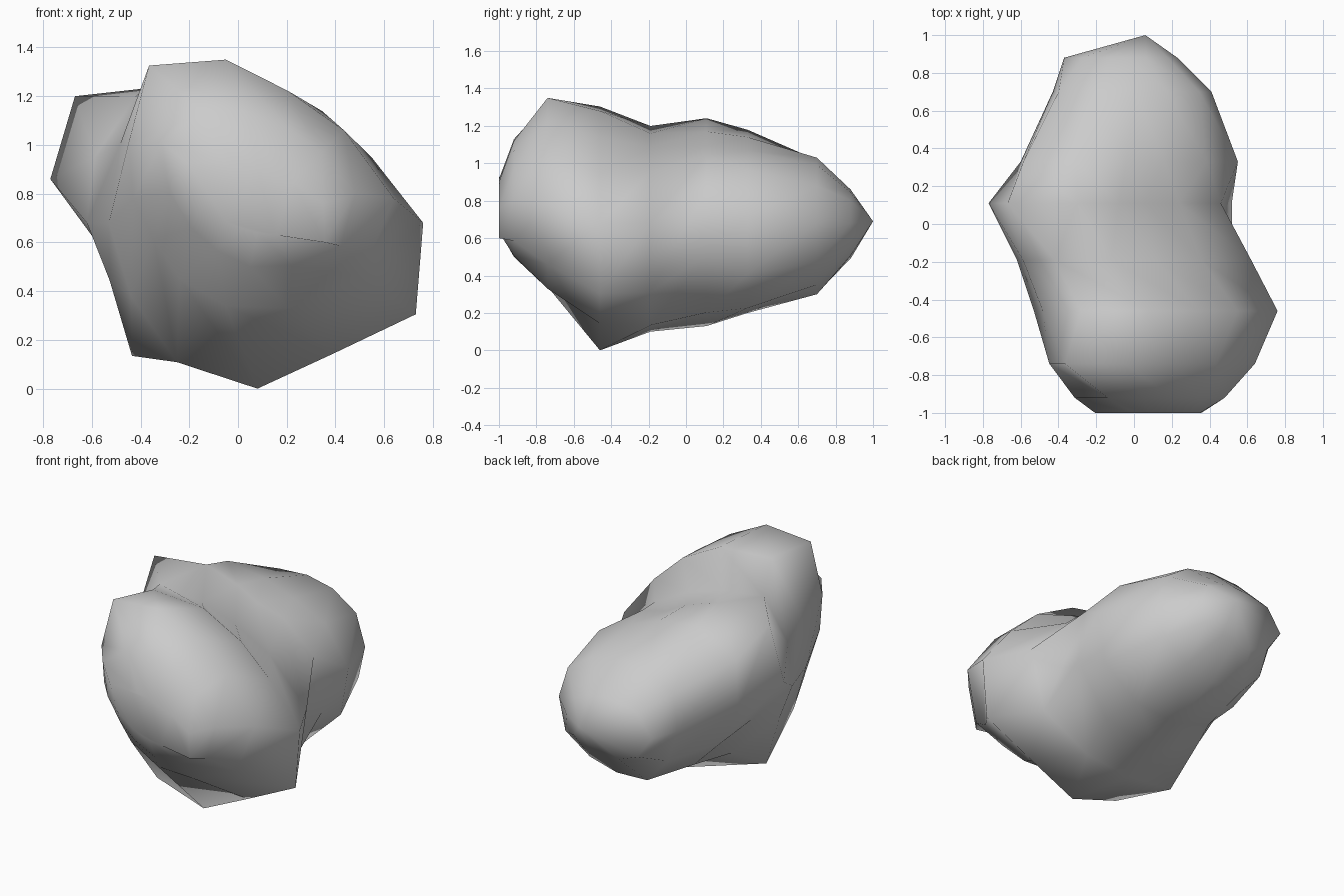
import bpy, bmesh
from math import cos, sin, tau

# Cross-sections from front to back: y, centre x, centre z, radii every 30 degrees
SECTIONS = [
    (-1.00, .08, .76, .27, .17, .14, .14, .18, .33, .23, .15, .12, .12, .15, .32),
    (-0.92, .05, .80, .43, .34, .31, .32, .38, .42, .33, .28, .27, .30, .34, .43),
    (-0.74, -.05, .78, .69, .56, .51, .57, .63, .46, .38, .34, .38, .44, .52, .64),
    (-0.46, .08, .68, .68, .54, .53, .60, .72, .65, .61, .60, .66, .68, .62, .75),
    (-0.19, -.12, .68, .74, .55, .47, .48, .60, .54, .50, .47, .63, .58, .63, .74),
    (0.11, -.08, .86, .54, .37, .27, .31, .44, .68, .69, .56, .64, .73, .76, .69),
    (0.33, -.04, .72, .59, .49, .40, .42, .53, .63, .56, .50, .50, .52, .57, .62),
    (0.70, .00, .68, .41, .40, .36, .35, .39, .46, .43, .42, .43, .38, .38, .42),
    (0.88, -.03, .68, .26, .24, .19, .18, .20, .28, .34, .28, .22, .18, .20, .24),
]
TIP = (0.06, 1.0, 0.69)

bm = bmesh.new()

# Rings of the two-lobed boulder
rings = []
for y, cx, cz, *radii in SECTIONS:
    n = len(radii)
    rings.append([bm.verts.new((cx + r * cos(tau * i / n), y, cz + r * sin(tau * i / n)))
                  for i, r in enumerate(radii)])

# Skin between rings, front cap and pointed back
for a, b in zip(rings, rings[1:]):
    for i in range(n):
        j = (i + 1) % n
        bm.faces.new((a[i], a[j], b[j], b[i]))
bm.faces.new(rings[0])
tip = bm.verts.new(TIP)
for i in range(n):
    bm.faces.new((rings[-1][i], rings[-1][(i + 1) % n], tip))

bmesh.ops.recalc_face_normals(bm, faces=bm.faces)
for f in bm.faces:
    f.smooth = True

mesh = bpy.data.meshes.new("boulder")
bm.to_mesh(mesh)
bm.free()
bpy.context.collection.objects.link(bpy.data.objects.new("boulder", mesh))
